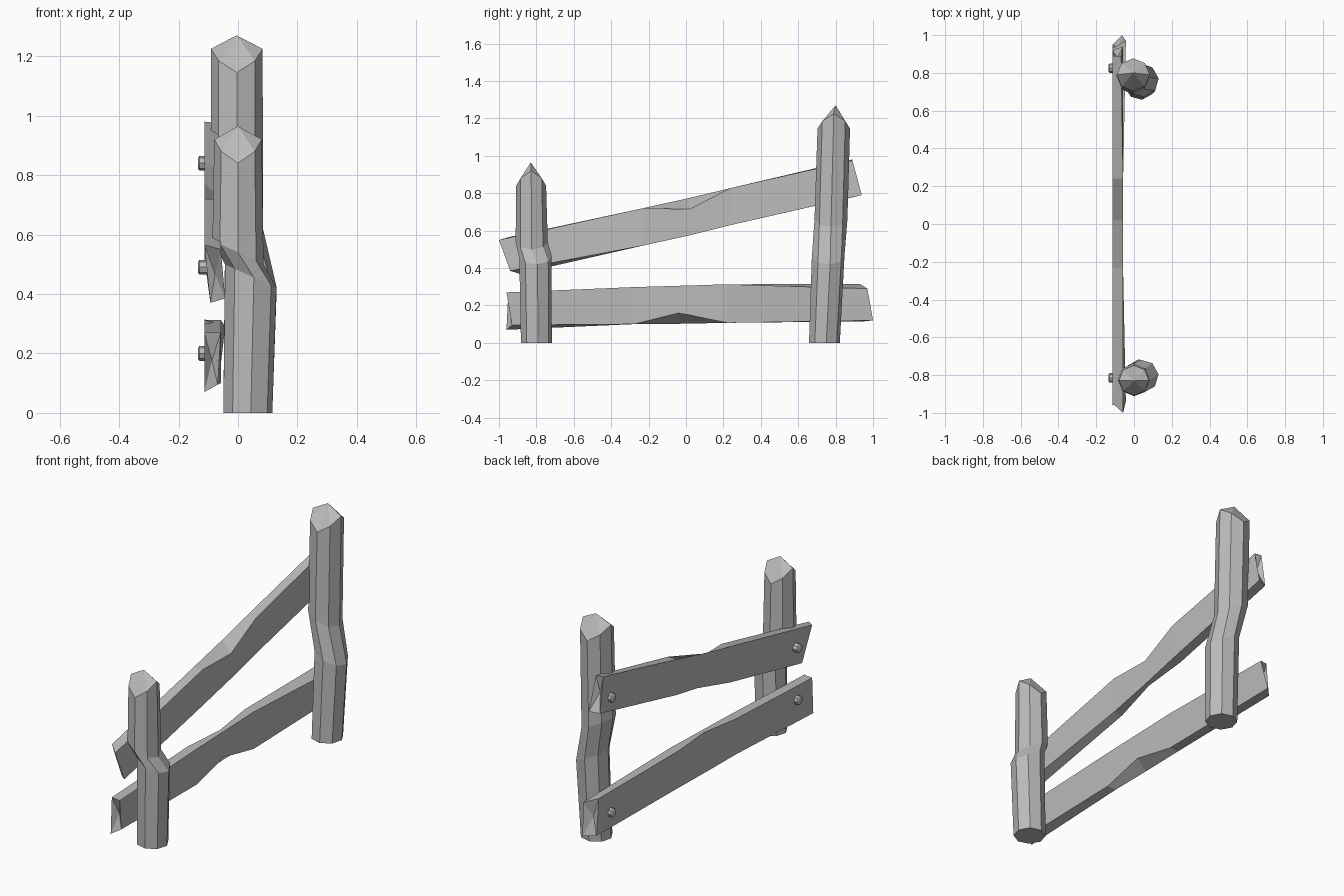
import bpy, bmesh, math
from mathutils import Vector

cube = bpy.data.objects.get("Cube")
if cube:
    bpy.data.objects.remove(cube)

GREY = (0.5, 0.5, 0.5, 1)
mat = bpy.data.materials.new("weathered_grey")
mat.use_nodes = True
mat.diffuse_color = GREY
mat.node_tree.nodes["Principled BSDF"].inputs["Base Color"].default_value = GREY


def finish(name, bm):
    bmesh.ops.recalc_face_normals(bm, faces=bm.faces)
    mesh = bpy.data.meshes.new(name)
    bm.to_mesh(mesh)
    bm.free()
    mesh.materials.append(mat)
    obj = bpy.data.objects.new(name, mesh)
    bpy.context.collection.objects.link(obj)


def skin(bm, rings):
    # Join matching rings of vertices with quads
    n = len(rings[0])
    for low, high in zip(rings, rings[1:]):
        for i in range(n):
            j = (i + 1) % n
            bm.faces.new((low[i], low[j], high[j], high[i]))


def post(name, sections, tip):
    # Eight-sided crooked post: (z, centre x, centre y, radius) per section
    bm = bmesh.new()
    rings = []
    for k, (z, cx, cy, r) in enumerate(sections):
        ring = []
        for i in range(8):
            a = math.tau * i / 8 + (0.12 if k < 2 else 0)
            lift = 0
            if k == len(sections) - 1:
                # uneven shoulder below the point
                lift = 0.04 * abs(math.cos(a)) - 0.04 * abs(math.sin(a))
            elif k:
                # bend slopes across the post
                lift = -0.04 * math.cos(a)
            ring.append(bm.verts.new((cx + r * math.cos(a), cy + r * math.sin(a), z + lift)))
        rings.append(ring)
    skin(bm, rings)
    bm.faces.new(rings[0])
    top = bm.verts.new(tip)
    for i in range(8):
        bm.faces.new((rings[-1][i], rings[-1][(i + 1) % 8], top))
    finish(name, bm)


BACK, FRONT = -0.113, -0.058


def plank(name, stations, nudges):
    # Rough board: (y, bottom z, top z) per station; nudges move single corners
    bm = bmesh.new()
    rings = []
    for k, (y, low, high) in enumerate(stations):
        corners = {"back_low": (BACK, y, low), "back_high": (BACK, y, high),
                   "front_high": (FRONT, y, high), "front_low": (FRONT, y, low)}
        rings.append([bm.verts.new(Vector(p) + Vector(nudges.get((k, c), (0, 0, 0))))
                      for c, p in corners.items()])
    skin(bm, rings)
    # Splintered ends: each end is a fan around a recessed point
    for ring, inward in ((rings[0], 0.03), (rings[-1], -0.03)):
        mid = sum((v.co for v in ring), Vector()) / 4 + Vector((0, inward, 0))
        hub = bm.verts.new(mid)
        for i in range(4):
            bm.faces.new((ring[i], ring[(i + 1) % 4], hub))
    finish(name, bm)


def bolt(name, y, z):
    bm = bmesh.new()
    rings = []
    for x, r in ((BACK + 0.01, 0.025), (-0.13, 0.025), (-0.135, 0.017)):
        rings.append([bm.verts.new((x, y + r * math.cos(math.tau * i / 8),
                                    z + r * math.sin(math.tau * i / 8))) for i in range(8)])
    skin(bm, rings)
    bm.faces.new(rings[0])
    bm.faces.new(rings[-1])
    finish(name, bm)


# Posts
post("short_post", [(0, 0.033, -0.8, 0.083), (0.46, 0.043, -0.805, 0.087),
                    (0.54, 0, -0.825, 0.086), (0.88, 0, -0.828, 0.08)], (0, -0.83, 0.965))
post("tall_post", [(0, 0.033, 0.74, 0.083), (0.46, 0.043, 0.76, 0.088),
                   (0.66, -0.004, 0.775, 0.088), (1.185, -0.004, 0.79, 0.087)], (-0.005, 0.8, 1.27))

# Boards
plank("lower_board",
      [(-0.95, 0.075, 0.27), (-0.28, 0.1, 0.298), (-0.04, 0.102, 0.305),
       (0.22, 0.107, 0.313), (0.95, 0.115, 0.315)],
      {(0, "back_low"): (0, -0.01, -0.005), (0, "front_low"): (-0.01, 0.02, 0.02),
       (0, "front_high"): (0, -0.01, 0),
       (2, "front_low"): (0, 0, 0.058), (2, "back_high"): (0.03, 0, 0),
       (4, "front_low"): (-0.005, 0.05, 0.005), (4, "front_high"): (0.015, 0.02, -0.025),
       (4, "back_high"): (0, -0.02, 0)})
plank("upper_board",
      [(-0.95, 0.37, 0.565), (-0.23, 0.52, 0.72), (0.02, 0.575, 0.775),
       (0.24, 0.63, 0.828), (0.92, 0.785, 0.985)],
      {(0, "back_low"): (0.02, 0.06, 0), (0, "front_low"): (0.015, 0.01, 0.015),
       (0, "front_high"): (0, -0.05, -0.015),
       (2, "front_high"): (0, 0, -0.06), (2, "back_low"): (0.03, 0, 0),
       (4, "front_low"): (0, 0.02, 0.005), (4, "front_high"): (-0.01, -0.03, -0.01),
       (4, "back_high"): (0, -0.03, -0.005)})

# Bolts
for side, y, upper_z in (("short", -0.815, 0.49), ("tall", 0.825, 0.84)):
    bolt("lower_bolt_" + side, y, 0.2)
    bolt("upper_bolt_" + side, y, upper_z)
